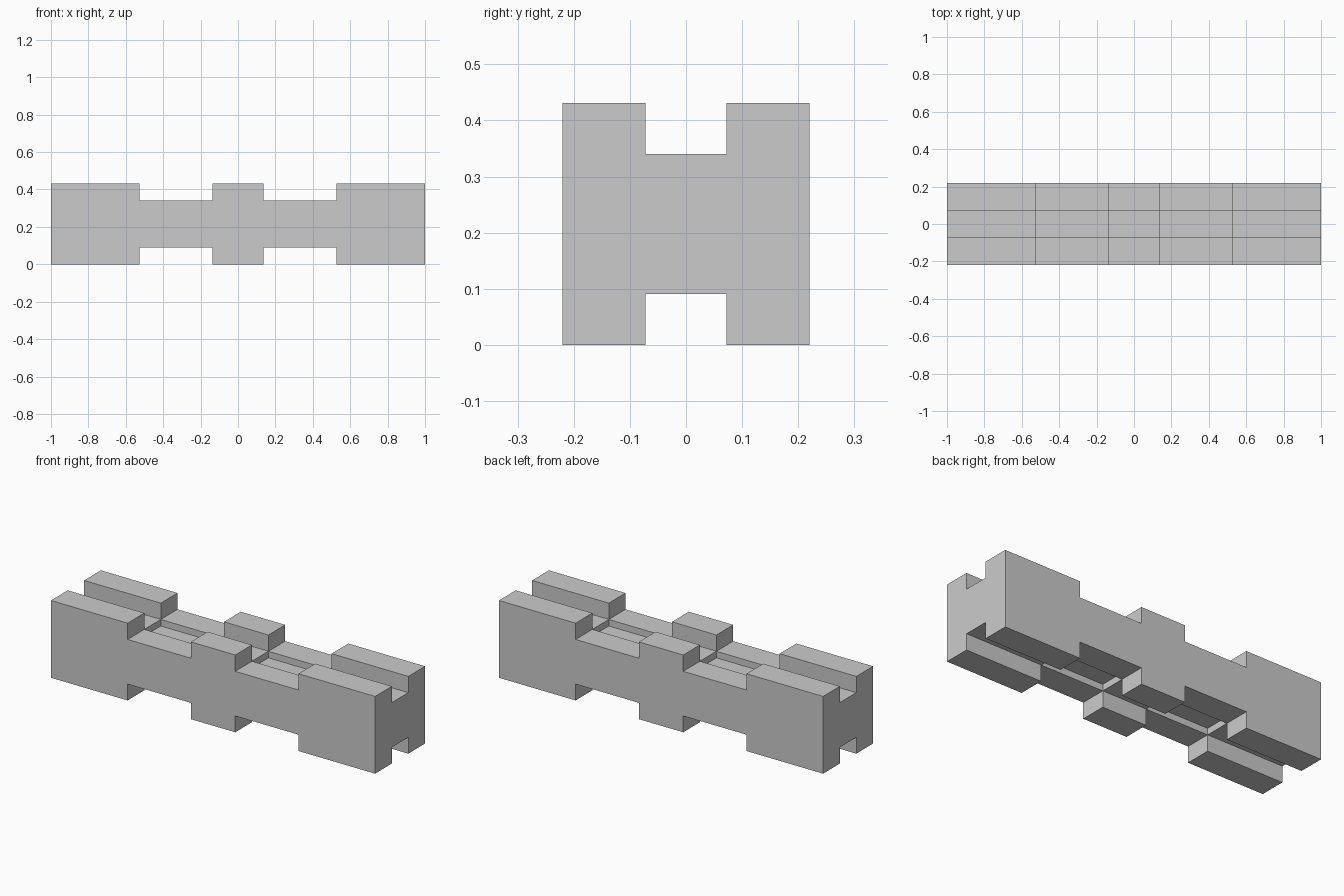
import bpy, bmesh

if "Cube" in bpy.data.objects:
    bpy.data.objects.remove(bpy.data.objects["Cube"])

# Grid of cells: a bar notched across and grooved along, top and bottom
XS = [-1.0, -0.527, -0.137, 0.137, 0.527, 1.0]
YS = [-0.22, -0.0725, 0.0725, 0.22]
MID = 0.2155          # mirror plane between top and bottom
FULL, STEP, PIT = 0.2155, 0.1245, 0.088   # half heights


def half_height(i, j):
    """Half height of a cell; 0 outside the bar."""
    if not (0 <= i < 5 and 0 <= j < 3):
        return 0.0
    return (FULL, STEP, PIT)[(i % 2) + (j % 2)]


bm = bmesh.new()


def quad(*pts):
    bm.faces.new([bm.verts.new(p) for p in pts])


def wall(p, q, a, b):
    """Vertical faces along p-q where neighbouring cells differ in height."""
    lo, hi = sorted((a, b))
    if a < b:
        p, q = q, p
    if lo == hi:
        return
    spans = [(-hi, hi)] if lo == 0 else [(lo, hi), (-hi, -lo)]
    for z0, z1 in spans:
        quad((*p, MID + z0), (*q, MID + z0), (*q, MID + z1), (*p, MID + z1))


# Top and bottom faces of each cell
for i in range(5):
    for j in range(3):
        h = half_height(i, j)
        x0, x1, y0, y1 = XS[i], XS[i + 1], YS[j], YS[j + 1]
        quad((x0, y0, MID + h), (x1, y0, MID + h), (x1, y1, MID + h), (x0, y1, MID + h))
        quad((x0, y1, MID - h), (x1, y1, MID - h), (x1, y0, MID - h), (x0, y0, MID - h))

# Walls facing along x
for i in range(6):
    for j in range(3):
        wall((XS[i], YS[j]), (XS[i], YS[j + 1]), half_height(i - 1, j), half_height(i, j))

# Walls facing along y
for i in range(5):
    for j in range(4):
        wall((XS[i + 1], YS[j]), (XS[i], YS[j]), half_height(i, j - 1), half_height(i, j))

bmesh.ops.remove_doubles(bm, verts=bm.verts[:], dist=1e-5)
mesh = bpy.data.meshes.new("notched_bar")
bm.to_mesh(mesh)
bm.free()
bpy.context.collection.objects.link(bpy.data.objects.new("notched_bar", mesh))
